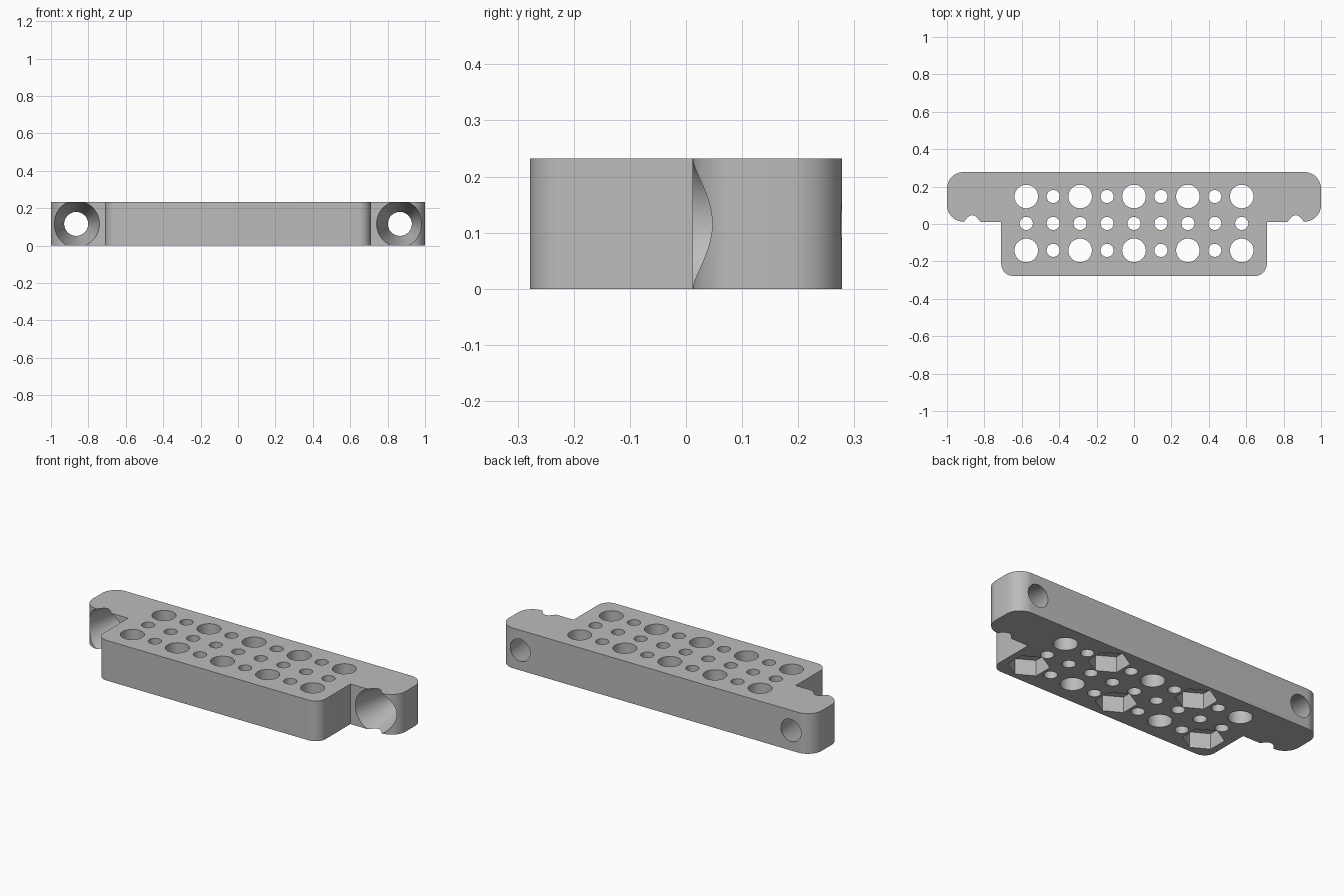
import bpy, bmesh, math
from mathutils import Matrix, Vector

cube = bpy.data.objects.get("Cube")
if cube:
    bpy.data.objects.remove(cube, do_unlink=True)

HEIGHT = 0.232
STEP_Y = 0.012
PITCH = 0.144

grey = bpy.data.materials.new("light grey")
grey.use_nodes = True
colour = (0.5, 0.5, 0.5, 1)
grey.diffuse_color = colour
grey.node_tree.nodes["Principled BSDF"].inputs["Base Color"].default_value = colour


def make_object(name, bm):
    bmesh.ops.recalc_face_normals(bm, faces=bm.faces)
    mesh = bpy.data.meshes.new(name)
    bm.to_mesh(mesh)
    bm.free()
    mesh.materials.append(grey)
    obj = bpy.data.objects.new(name, mesh)
    bpy.context.collection.objects.link(obj)
    return obj


def add_post(bm, x, y, z, radius, depth, sides=48):
    """Upright prism centred on a point."""
    bmesh.ops.create_cone(bm, cap_ends=True, segments=sides, radius1=radius,
                          radius2=radius, depth=depth,
                          matrix=Matrix.Translation((x, y, z)))


def rounded(corners, steps=14):
    """Round each (x, y, radius) corner of a right-angled outline."""
    points = []
    for i, (x, y, r) in enumerate(corners):
        p = Vector((x, y))
        if not r:
            points.append(p)
            continue
        before = (Vector(corners[i - 1][:2]) - p).normalized()
        after = (Vector(corners[(i + 1) % len(corners)][:2]) - p).normalized()
        centre = p + (before + after) * r
        for k in range(steps + 1):
            a = math.pi / 2 * k / steps
            points.append(centre - after * r * math.cos(a) - before * r * math.sin(a))
    return points


# Stepped plate with rounded corners
half = [(0.71, -0.278, 0.065), (0.71, STEP_Y, 0), (1, STEP_Y, 0.09), (1, 0.278, 0.09)]
outline = half + [(-x, y, r) for x, y, r in reversed(half)]
bm = bmesh.new()
base = bm.faces.new([bm.verts.new((p.x, p.y, 0)) for p in rounded(outline)])
top = bmesh.ops.extrude_face_region(bm, geom=[base])["geom"]
bmesh.ops.translate(bm, vec=(0, 0, HEIGHT),
                    verts=[v for v in top if isinstance(v, bmesh.types.BMVert)])
plate = make_object("mounting_plate", bm)

# Grid of bores, with hexagonal nut pockets under alternate large ones
bores, pockets = bmesh.new(), bmesh.new()
for col in range(-4, 5):
    for row in (-1, 0, 1):
        x, y = col * PITCH, 0.003 + row * PITCH
        large = row != 0 and col % 2 == 0
        add_post(bores, x, y, HEIGHT / 2, 0.063 if large else 0.035, 1)
        if large and (col // 2 + (row == 1)) % 2 == 0:
            add_post(pockets, x, y, 0, 0.108, 0.18, 6)

# Tapered screw holes through both ears
tapers = bmesh.new()
y0, y1 = -0.1, 0.4
radius_at = lambda y: 0.124 - 0.226 * (y - STEP_Y)
for side in (-1, 1):
    place = (Matrix.Translation((side * 0.865, (y0 + y1) / 2, HEIGHT / 2))
             @ Matrix.Rotation(-math.pi / 2, 4, "X"))
    bmesh.ops.create_cone(tapers, cap_ends=True, segments=64, radius1=radius_at(y0),
                          radius2=radius_at(y1), depth=y1 - y0, matrix=place)

# Cut everything and bake the result
cutters = [make_object(n, b) for n, b in
           (("bore_cutter", bores), ("nut_pocket_cutter", pockets), ("screw_hole_cutter", tapers))]
for cutter in cutters:
    cutter.hide_render = True
    mod = plate.modifiers.new(cutter.name, "BOOLEAN")
    mod.operation = "DIFFERENCE"
    mod.solver = "EXACT"
    mod.object = cutter
bpy.context.view_layer.update()
graph = bpy.context.evaluated_depsgraph_get()
baked = bpy.data.meshes.new_from_object(plate.evaluated_get(graph))
plate.modifiers.clear()
plate.data = baked
for cutter in cutters:
    bpy.data.objects.remove(cutter, do_unlink=True)

bpy.ops.object.select_all(action="DESELECT")
plate.select_set(True)
bpy.context.view_layer.objects.active = plate
bpy.ops.object.shade_smooth_by_angle(angle=math.radians(30))
